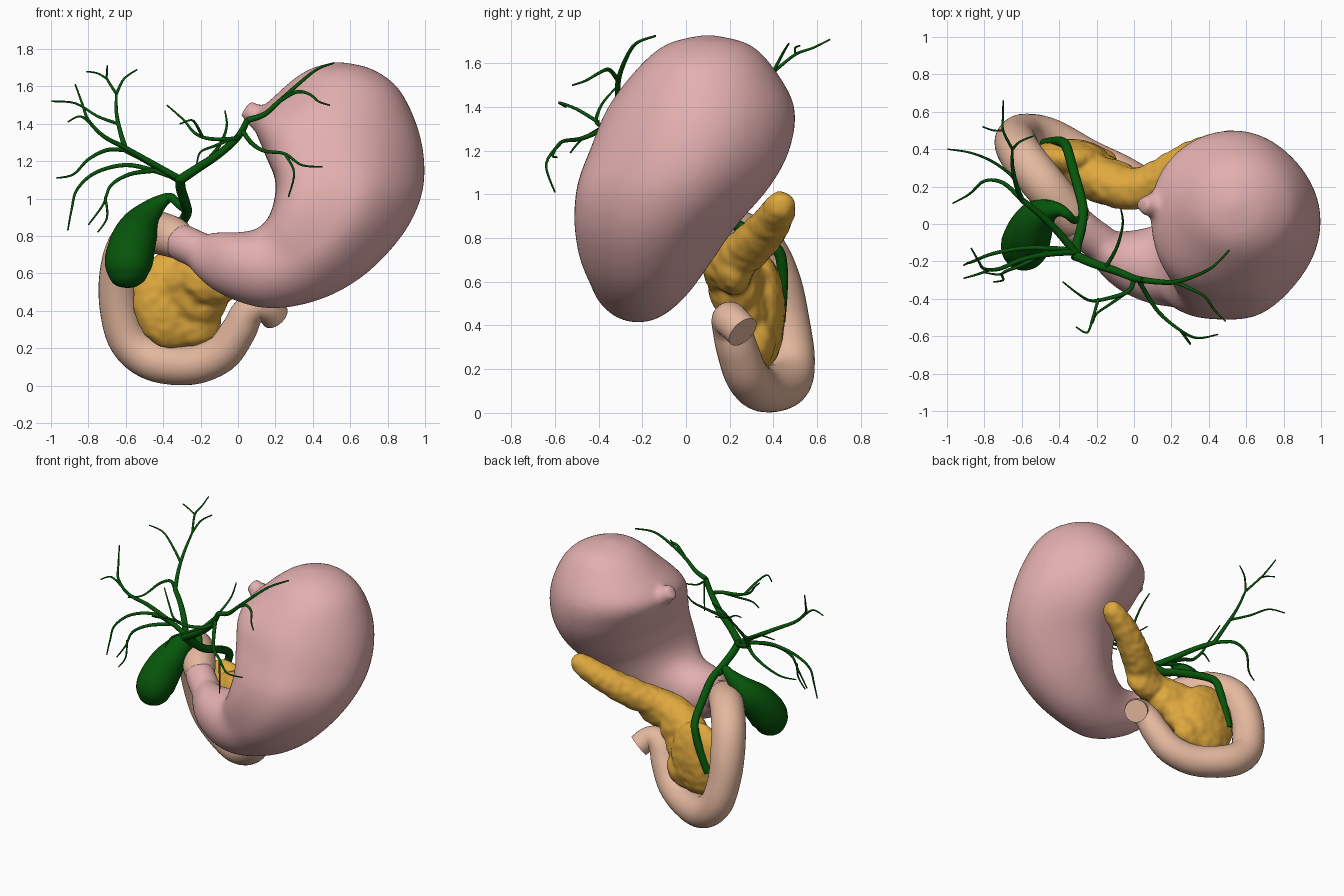
import bpy, bmesh, math
from mathutils import Vector, Matrix, noise


def material(name, rgb):
    m = bpy.data.materials.new(name)
    m.diffuse_color = (*rgb, 1)
    return m


PINK = material("stomach pink", (0.77, 0.43, 0.43))
TAN = material("intestine tan", (0.78, 0.48, 0.345))
GOLD = material("pancreas gold", (0.74, 0.395, 0.048))
GREEN = material("bile green", (0.002, 0.092, 0.003))


def spline(points, steps):
    """Catmull-Rom interpolation of tuples of any length."""
    p = [points[0]] + list(points) + [points[-1]]
    out = []
    for i in range(1, len(p) - 2):
        for s in range(steps):
            t = s / steps
            out.append([0.5 * (2 * b + (c - a) * t + (2 * a - 5 * b + 4 * c - d) * t * t
                               + (3 * b - a - 3 * c + d) * t ** 3)
                        for a, b, c, d in zip(*p[i - 1:i + 3])])
    out.append(list(points[-1]))
    return out


def smooth(ob, angle):
    bpy.ops.object.select_all(action='DESELECT')
    ob.select_set(True)
    bpy.context.view_layer.objects.active = ob
    bpy.ops.object.shade_smooth_by_angle(angle=math.radians(angle))


def finish(name, bm, mat, angle=50):
    bmesh.ops.recalc_face_normals(bm, faces=bm.faces)
    me = bpy.data.meshes.new(name)
    bm.to_mesh(me)
    bm.free()
    ob = bpy.data.objects.new(name, me)
    bpy.context.collection.objects.link(ob)
    me.materials.append(mat)
    smooth(ob, angle)
    return ob


def fuse(ob, voxel, rounds, swell, lumps):
    """Merge overlapping pieces into one soft skin with optional lumps."""
    mod = ob.modifiers.new("fuse", 'REMESH')
    mod.mode, mod.voxel_size = 'VOXEL', voxel
    bpy.ops.object.modifier_apply(modifier="fuse")
    bm = bmesh.new()
    bm.from_mesh(ob.data)
    for _ in range(rounds):
        bmesh.ops.smooth_vert(bm, verts=bm.verts, factor=0.5, use_axis_x=True, use_axis_y=True, use_axis_z=True)
    bm.normal_update()
    for v, n in [(v, v.normal.copy()) for v in bm.verts]:
        v.co += n * (swell + lumps * noise.noise(v.co * 20))
    bm.to_mesh(ob.data)
    bm.free()
    smooth(ob, 60)


def skin(bm, rings):
    """Bridge rings of points and cap both ends."""
    vs = [[bm.verts.new(c) for c in r] for r in rings]
    n = len(vs[0])
    for a, b in zip(vs, vs[1:]):
        for i in range(n):
            j = (i + 1) % n
            bm.faces.new((a[i], a[j], b[j], b[i]))
    bm.faces.new(vs[0])
    bm.faces.new(vs[-1])


def tube_rings(points, sides, steps):
    """Circular rings along (x, y, z, radius) stations with a twist-free frame."""
    st = spline(points, steps)
    pos = [Vector(s[:3]) for s in st]
    rings, side = [], None
    for i, c in enumerate(pos):
        t = (pos[min(i + 1, len(pos) - 1)] - pos[max(i - 1, 0)]).normalized()
        side = t.orthogonal() if side is None else side - t * side.dot(t)
        side.normalize()
        up = t.cross(side)
        r = max(st[i][3], 0.002)
        rings.append([c + r * (side * math.cos(k) + up * math.sin(k))
                      for k in (2 * math.pi * q / sides for q in range(sides))])
    return rings


def tube(name, points, mat, sides=24, steps=6):
    bm = bmesh.new()
    skin(bm, tube_rings(points, sides, steps))
    return finish(name, bm, mat)


# Stomach: inner x, z / outer x, z / centre y / half depth / fullness of the inner front quarter
sections = [
    (0.50, 1.728, 0.57, 1.728, 0.10, 0.03, 0), (0.36, 1.68, 0.72, 1.69, 0.10, 0.19, 0),
    (0.22, 1.57, 0.86, 1.585, 0.09, 0.31, 0), (0.09, 1.42, 0.96, 1.38, 0.07, 0.425, 0.02),
    (0.14, 1.25, 0.997, 1.17, 0.02, 0.455, 0.04), (0.20, 1.10, 0.97, 0.98, -0.055, 0.44, 0.05),
    (0.19, 0.97, 0.86, 0.78, -0.135, 0.375, 0.045), (0.15, 0.88, 0.66, 0.58, -0.18, 0.31, 0.03),
    (0.09, 0.835, 0.42, 0.455, -0.20, 0.25, 0.01), (0.00, 0.82, 0.15, 0.415, -0.22, 0.20, 0),
    (-0.10, 0.82, -0.09, 0.49, -0.19, 0.15, 0), (-0.17, 0.81, -0.24, 0.61, -0.12, 0.105, 0),
    (-0.22, 0.77, -0.27, 0.70, -0.08, 0.05, 0)]
bm = bmesh.new()
rings = []
for ix, iz, ox, oz, y, r, full in spline(sections, 6):
    c = Vector(((ix + ox) / 2, y, (iz + oz) / 2))
    a = Vector(((ox - ix) / 2, 0, (oz - iz) / 2))
    ring = []
    for q in range(48):
        k = 2 * math.pi * q / 48
        ck, sk = math.cos(k), math.sin(k)
        # swell the inner front quarter, flatten the outer quarters a little
        b = 4 * (ck * sk) ** 2 * full * (-0.35 if ck > 0 else 1 if sk < 0 else 0)
        ring.append(c + a * ck + a.normalized() * math.copysign(b, ck) * (1 if b > 0 else -1)
                    + Vector((0, r * sk + math.copysign(1, sk) * b, 0)))
    rings.append(ring)
skin(bm, rings)
# stub of the gullet and outlet tube
skin(bm, tube_rings([(0.25, 0.08, 1.36, 0.12), (0.17, 0.09, 1.405, 0.09), (0.11, 0.10, 1.435, 0.07),
                     (0.075, 0.10, 1.46, 0.056), (0.04, 0.10, 1.485, 0.05)], 24, 6))
skin(bm, tube_rings([(-0.10, -0.15, 0.68, 0.09), (-0.18, -0.10, 0.71, 0.10), (-0.25, -0.05, 0.742, 0.10),
                     (-0.32, 0.01, 0.775, 0.10)], 24, 6))
fuse(finish("stomach", bm, PINK), 0.017, 6, 0.001, 0)

# Duodenum
tube("duodenum", [
    (-0.27, -0.03, 0.752, 0.07), (-0.32, 0.015, 0.778, 0.101), (-0.38, 0.09, 0.805, 0.112),
    (-0.48, 0.21, 0.82, 0.115), (-0.58, 0.335, 0.75, 0.115), (-0.625, 0.41, 0.60, 0.115),
    (-0.63, 0.455, 0.42, 0.11), (-0.58, 0.48, 0.24, 0.11), (-0.45, 0.455, 0.135, 0.11),
    (-0.25, 0.35, 0.11, 0.105), (-0.09, 0.28, 0.17, 0.10), (0.0, 0.235, 0.29, 0.095),
    (0.045, 0.21, 0.38, 0.088), (0.10, 0.20, 0.425, 0.083), (0.155, 0.215, 0.415, 0.08),
    (0.20, 0.26, 0.37, 0.078)], TAN, 28)

# Pancreas: tapering tail and lobed head, fused and made lumpy
bm = bmesh.new()
skin(bm, tube_rings([
    (0.60, 0.45, 0.975, 0.025), (0.58, 0.445, 0.965, 0.053), (0.54, 0.43, 0.94, 0.07),
    (0.43, 0.40, 0.88, 0.083), (0.29, 0.335, 0.80, 0.095), (0.14, 0.245, 0.72, 0.10),
    (0.01, 0.185, 0.67, 0.105), (-0.14, 0.22, 0.62, 0.115), (-0.30, 0.31, 0.55, 0.11),
    (-0.42, 0.38, 0.50, 0.08)], 24, 6))
for c, s in (((-0.35, 0.35, 0.46), (0.21, 0.10, 0.26)), ((-0.14, 0.225, 0.57), (0.17, 0.12, 0.14)),
             ((-0.23, 0.33, 0.34), (0.14, 0.08, 0.13)), ((0.07, 0.22, 0.66), (0.16, 0.085, 0.12)),
             ((-0.20, 0.28, 0.47), (0.15, 0.09, 0.14))):
    bmesh.ops.create_icosphere(bm, subdivisions=4, radius=1,
                               matrix=Matrix.Translation(c) @ Matrix.Diagonal((*s, 1)))
fuse(finish("pancreas", bm, GOLD), 0.012, 8, 0.004, 0.006)

# Gallbladder with its neck
tube("gallbladder", [
    (-0.59, -0.160, 0.527, 0.01), (-0.59, -0.157, 0.54, 0.06), (-0.59, -0.145, 0.58, 0.10),
    (-0.585, -0.12, 0.66, 0.128), (-0.56, -0.045, 0.77, 0.122), (-0.52, 0.03, 0.86, 0.10),
    (-0.46, 0.07, 0.94, 0.062), (-0.40, 0.075, 0.99, 0.036), (-0.355, 0.05, 1.005, 0.024),
    (-0.32, 0.02, 0.97, 0.02), (-0.285, 0.03, 0.94, 0.018)], GREEN)


def duct(name, r0, r1, *pts):
    """Bile duct tapering evenly from r0 to r1."""
    n = len(pts) - 1
    tube(name, [(*p, r0 + (r1 - r0) * i / n) for i, p in enumerate(pts)], GREEN, 10, 5)


# Main ducts
duct("common_duct", 0.027, 0.026, (-0.31, -0.18, 1.11), (-0.305, -0.11, 1.05), (-0.28, -0.01, 0.97),
     (-0.275, 0.10, 0.92), (-0.32, 0.27, 0.84), (-0.36, 0.41, 0.755), (-0.39, 0.44, 0.67),
     (-0.43, 0.44, 0.55), (-0.48, 0.43, 0.42))
duct("left_duct", 0.027, 0.017, (-0.31, -0.17, 1.10), (-0.22, -0.21, 1.16), (-0.10, -0.25, 1.24),
     (0.0, -0.29, 1.33), (0.05, -0.30, 1.42))
duct("right_duct", 0.022, 0.016, (-0.31, -0.16, 1.10), (-0.40, -0.05, 1.15), (-0.50, 0.05, 1.21),
     (-0.60, 0.13, 1.26))

# Left branches
duct("left_upper", 0.017, 0.005, (0.05, -0.30, 1.42), (0.14, -0.31, 1.45), (0.22, -0.31, 1.52),
     (0.32, -0.28, 1.61), (0.42, -0.23, 1.69), (0.51, -0.14, 1.725))
duct("left_upper_twig", 0.011, 0.004, (0.22, -0.31, 1.52), (0.31, -0.35, 1.57), (0.38, -0.39, 1.56),
     (0.43, -0.46, 1.52), (0.49, -0.52, 1.50))
duct("left_lower", 0.014, 0.004, (0.02, -0.29, 1.37), (0.07, -0.38, 1.30), (0.14, -0.48, 1.255),
     (0.25, -0.57, 1.24), (0.34, -0.61, 1.18), (0.45, -0.59, 1.17))
duct("left_lower_twig", 0.008, 0.004, (0.25, -0.57, 1.24), (0.30, -0.64, 1.14), (0.27, -0.60, 1.01))
duct("left_inner", 0.014, 0.004, (0.0, -0.29, 1.33), (-0.03, -0.36, 1.32), (-0.15, -0.40, 1.32),
     (-0.23, -0.41, 1.35), (-0.29, -0.38, 1.42), (-0.38, -0.31, 1.50))
duct("left_inner_front", 0.009, 0.004, (-0.19, -0.40, 1.33), (-0.22, -0.50, 1.39),
     (-0.25, -0.58, 1.42), (-0.31, -0.55, 1.40))
duct("left_inner_low", 0.009, 0.004, (-0.03, -0.36, 1.32), (-0.13, -0.43, 1.28),
     (-0.20, -0.48, 1.25), (-0.22, -0.53, 1.19))
duct("left_back_twig", 0.011, 0.004, (-0.15, -0.23, 1.22), (-0.09, -0.12, 1.30),
     (-0.06, 0.0, 1.39), (-0.07, 0.08, 1.47))

# Right branches
duct("right_upper", 0.015, 0.007, (-0.60, 0.13, 1.26), (-0.63, 0.21, 1.36), (-0.65, 0.31, 1.46),
     (-0.65, 0.40, 1.56))
duct("right_upper_tip_a", 0.008, 0.004, (-0.65, 0.40, 1.56), (-0.70, 0.50, 1.64), (-0.70, 0.58, 1.67),
     (-0.70, 0.66, 1.71))
duct("right_upper_tip_b", 0.008, 0.004, (-0.65, 0.40, 1.56), (-0.61, 0.44, 1.64), (-0.54, 0.47, 1.69))
duct("right_upper_tip_c", 0.006, 0.004, (-0.70, 0.50, 1.64), (-0.75, 0.50, 1.67), (-0.81, 0.52, 1.68))
duct("right_upper_side", 0.009, 0.004, (-0.64, 0.25, 1.40), (-0.75, 0.33, 1.44), (-0.87, 0.38, 1.51),
     (-0.997, 0.40, 1.52))
duct("right_middle", 0.018, 0.004, (-0.32, -0.15, 1.11), (-0.45, -0.16, 1.185), (-0.60, -0.19, 1.27),
     (-0.72, -0.24, 1.335), (-0.80, -0.24, 1.42), (-0.83, -0.20, 1.50), (-0.87, -0.13, 1.61))
duct("right_middle_tip", 0.008, 0.004, (-0.77, -0.245, 1.38), (-0.84, -0.27, 1.44), (-0.91, -0.29, 1.41))
duct("right_outer", 0.013, 0.004, (-0.60, 0.13, 1.26), (-0.70, 0.22, 1.26), (-0.80, 0.23, 1.21),
     (-0.88, 0.16, 1.13), (-0.97, 0.11, 1.11))
duct("right_lower", 0.015, 0.004, (-0.33, -0.14, 1.11), (-0.45, -0.13, 1.15), (-0.60, -0.13, 1.18),
     (-0.76, -0.16, 1.14), (-0.86, -0.20, 1.05), (-0.89, -0.21, 0.94), (-0.91, -0.22, 0.83))
duct("right_front", 0.013, 0.004, (-0.45, -0.14, 1.15), (-0.58, -0.21, 1.13), (-0.68, -0.25, 1.07),
     (-0.72, -0.27, 0.97), (-0.80, -0.26, 0.86))
duct("right_front_tip", 0.007, 0.004, (-0.71, -0.27, 1.01), (-0.70, -0.30, 0.90), (-0.75, -0.31, 0.82))
